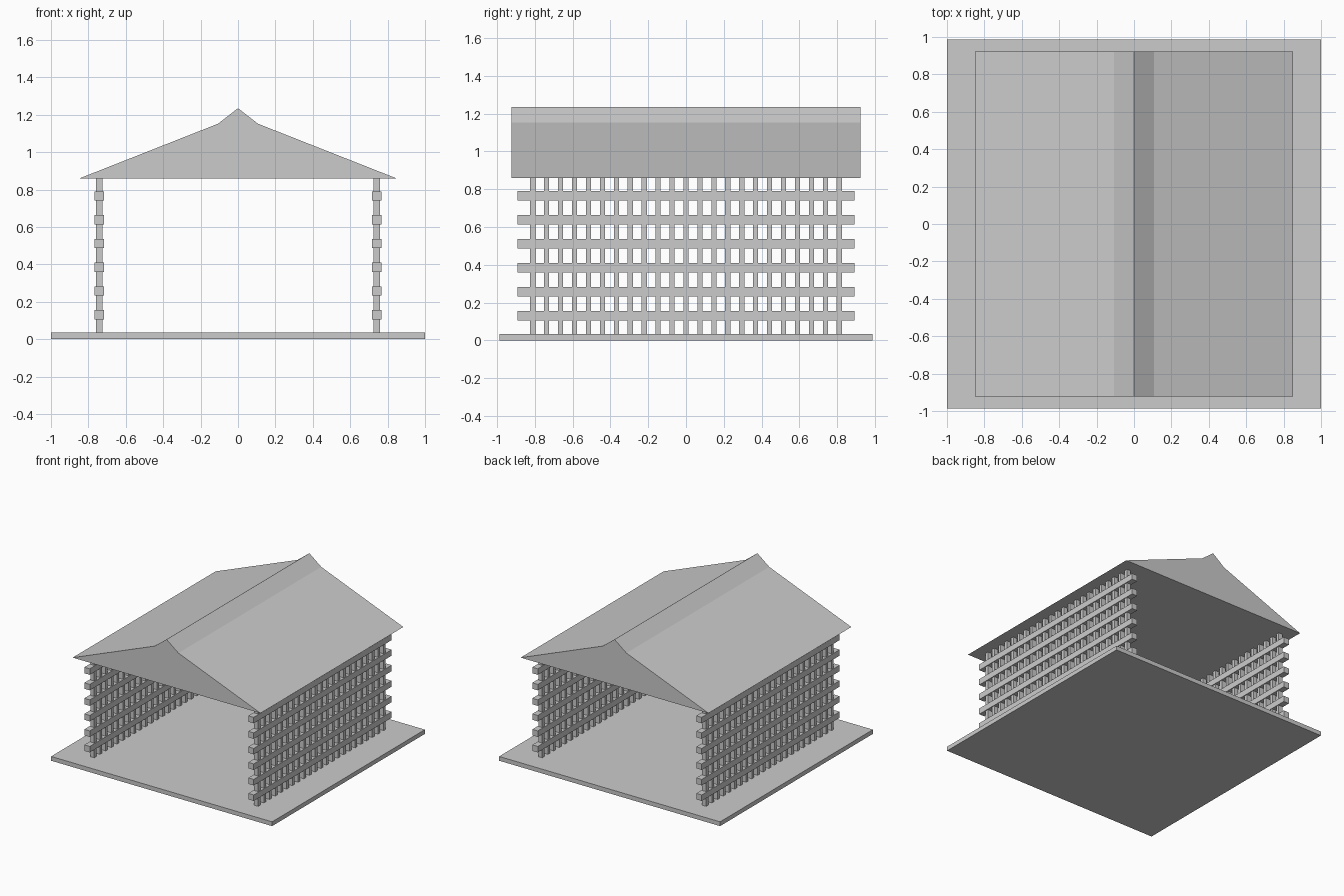
import bpy, bmesh

if "Cube" in bpy.data.objects:
    bpy.data.objects.remove(bpy.data.objects["Cube"])

BASE_TOP, EAVE = 0.035, 0.859


def finish(name, bm):
    bmesh.ops.recalc_face_normals(bm, faces=bm.faces)
    mesh = bpy.data.meshes.new(name)
    bm.to_mesh(mesh)
    bm.free()
    obj = bpy.data.objects.new(name, mesh)
    bpy.context.collection.objects.link(obj)
    return obj


def add_box(bm, center, size):
    verts = bmesh.ops.create_cube(bm, size=1)["verts"]
    bmesh.ops.scale(bm, vec=size, verts=verts)
    bmesh.ops.translate(bm, vec=center, verts=verts)


# Floor slab
bm = bmesh.new()
add_box(bm, (0, 0, BASE_TOP / 2), (2, 1.975, BASE_TOP))
finish("floor_slab", bm)

# Gabled roof: profile extruded along y
half = [(0.85, EAVE), (0.107, 1.152)]
profile = half + [(0, 1.235)] + [(-x, z) for x, z in reversed(half)]
bm = bmesh.new()
face = bm.faces.new([bm.verts.new((x, -0.923, z)) for x, z in profile])
ext = bmesh.ops.extrude_face_region(bm, geom=[face], use_keep_orig=True)
moved = [v for v in ext["geom"] if isinstance(v, bmesh.types.BMVert)]
bmesh.ops.translate(bm, vec=(0, 1.846, 0), verts=moved)
finish("roof", bm)

# Lattice side walls: upright slats crossed by thicker rails
for side, sx in (("left", -0.742), ("right", 0.742)):
    bm = bmesh.new()
    for i in range(23):
        add_box(bm, (sx, (i - 11) * 0.0737, (BASE_TOP + EAVE) / 2),
                (0.036, 0.027, EAVE - BASE_TOP))
    finish(side + "_wall_slats", bm)

    bm = bmesh.new()
    for i in range(6):
        add_box(bm, (sx, 0, 0.131 + i * 0.127), (0.049, 1.783, 0.049))
    finish(side + "_wall_rails", bm)
